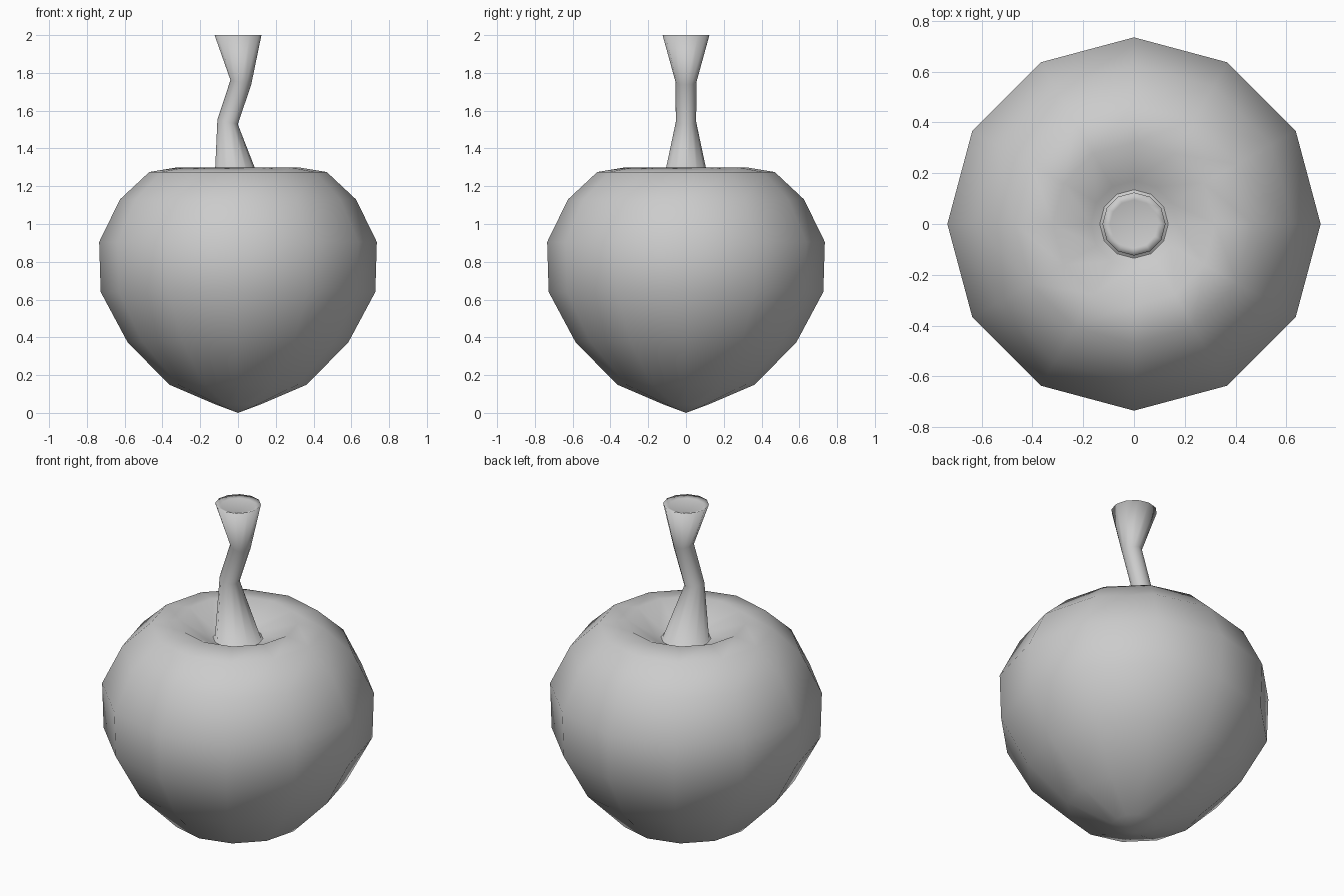
import bpy, bmesh
from math import sin, cos, pi

if "Cube" in bpy.data.objects:
    bpy.data.objects.remove(bpy.data.objects["Cube"])

SIDES = 12


def lathe(name, rings, start_tip=None, cap_end=False):
    """Skin 12-sided rings given as (radius, z, x offset, tilt)."""
    bm = bmesh.new()
    loops = []
    for r, z, cx, tilt in rings:
        loops.append([bm.verts.new((cx + r * cos(2 * pi * i / SIDES),
                                    r * sin(2 * pi * i / SIDES),
                                    z + tilt * cos(2 * pi * i / SIDES)))
                      for i in range(SIDES)])
    for a, b in zip(loops, loops[1:]):
        for i in range(SIDES):
            j = (i + 1) % SIDES
            bm.faces.new((a[i], a[j], b[j], b[i]))
    if start_tip is not None:
        tip = bm.verts.new((0, 0, start_tip))
        for i in range(SIDES):
            bm.faces.new((tip, loops[0][(i + 1) % SIDES], loops[0][i]))
    if cap_end:
        bm.faces.new(loops[-1])
    for f in bm.faces:
        f.smooth = True
    mesh = bpy.data.meshes.new(name)
    bm.to_mesh(mesh)
    bm.free()
    obj = bpy.data.objects.new(name, mesh)
    bpy.context.collection.objects.link(obj)
    return obj


# Fruit body: pointed base, wide shoulder, dimple at the top
body = [(0.12, 0.045), (0.365, 0.15), (0.585, 0.375), (0.727, 0.64),
        (0.735, 0.905), (0.625, 1.13), (0.47, 1.275), (0.32, 1.30),
        (0.17, 1.215), (0.11, 1.195)]
lathe("fruit_body", [(r, z, 0, 0) for r, z in body], start_tip=0.0)

# Stem: flared foot, kinked middle, wide cut end with a shallow inset
stem = [(0.155, 1.20, 0, 0), (0.125, 1.205, 0, 0),
        (0.054, 1.54, -0.055, -0.012), (0.055, 1.75, 0.015, -0.012),
        (0.124, 2.0, 0, 0), (0.095, 1.99, 0, 0)]
lathe("stem", stem, cap_end=True)
